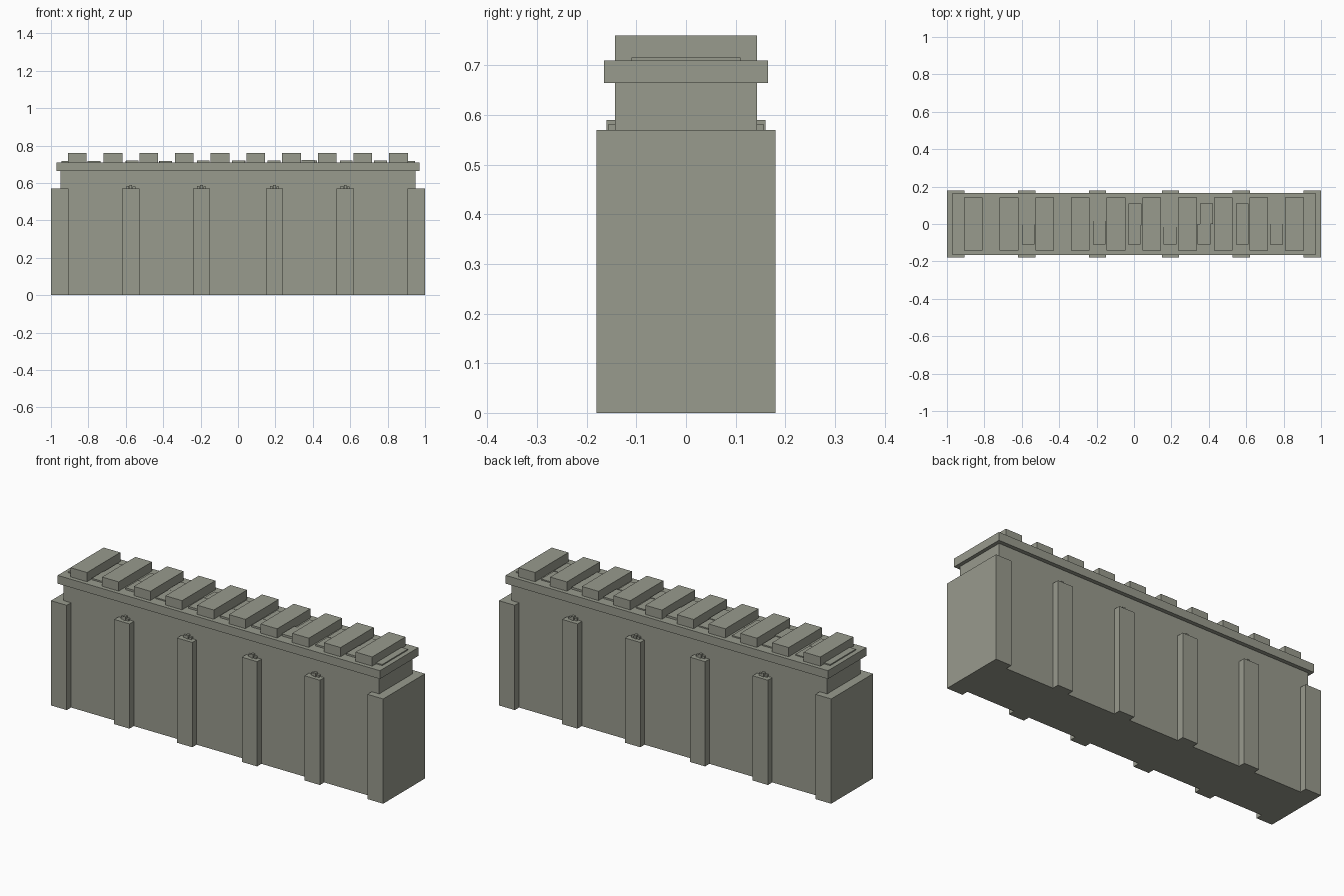
import bpy
import random

random.seed(4)
cube = bpy.data.objects.get("Cube")
if cube:
    bpy.data.objects.remove(cube, do_unlink=True)

stone = bpy.data.materials.new("grey_stone")
stone.use_nodes = True
colour = (0.315, 0.325, 0.268, 1)
stone.diffuse_color = colour
bsdf = stone.node_tree.nodes["Principled BSDF"]
bsdf.inputs["Base Color"].default_value = colour
bsdf.inputs["Roughness"].default_value = 0.9


def block(name, x, y, z):
    """Box spanning the (low, high) pairs x, y and z."""
    spans = (x, y, z)
    bpy.ops.mesh.primitive_cube_add(size=1, location=[(a + b) / 2 for a, b in spans])
    ob = bpy.context.object
    ob.name = name
    ob.scale = [b - a for a, b in spans]
    bpy.ops.object.transform_apply(location=False, rotation=False, scale=True)
    ob.data.materials.append(stone)
    return ob


WALL_Y, PIER_Y, PIER_TOP, CAP_TOP = 0.143, 0.18, 0.57, 0.71

# Wall core and overhanging cap
block("wall", (-0.95, 0.95), (-WALL_Y, WALL_Y), (0, 0.68))
block("cap_slab", (-0.97, 0.97), (-0.165, 0.165), (0.665, CAP_TOP))

# End piers wrap the full thickness of the wall
for side, name in ((-1, "right_end_pier"), (1, "left_end_pier")):
    block(name, sorted((side * 0.905, side)), (-PIER_Y, PIER_Y), (0, PIER_TOP))

# Buttresses on both faces, each with small stones on its top
for x in (-0.573, -0.195, 0.195, 0.573):
    for side, face in ((-1, "front"), (1, "back")):
        block(f"{face}_buttress", (x - 0.046, x + 0.046),
              sorted((side * 0.13, side * PIER_Y)), (0, PIER_TOP))
        for dx, out, top in ((-0.017, 0.155, 0.583), (0, 0.16, 0.59), (0.017, 0.157, 0.581)):
            block(f"{face}_buttress_stone", (x + dx - 0.007, x + dx + 0.007),
                  sorted((side * 0.142, side * out)), (PIER_TOP - 0.005, top))

# Battlement blocks and the thin paving between them
for i in range(10):
    x = -0.859 + i * 0.1908
    block("battlement", (x - 0.05, x + 0.05), (-WALL_Y, WALL_Y), (CAP_TOP - 0.005, 0.76))
    if i < 9:
        mid = x + 0.0954
        split = random.uniform(-0.02, 0.02)
        for y in ((-0.11, split), (split, 0.11)):
            shift = random.uniform(-0.008, 0.008)
            block("paving_stone", (mid + shift - 0.034, mid + shift + 0.034), y,
                  (CAP_TOP - 0.005, random.uniform(0.715, 0.722)))

# Paving at the two ends
for side in (-1, 1):
    block("end_paving", sorted((side * 0.9, side * 0.945)), (-0.11, 0.11),
          (CAP_TOP - 0.005, 0.716))
